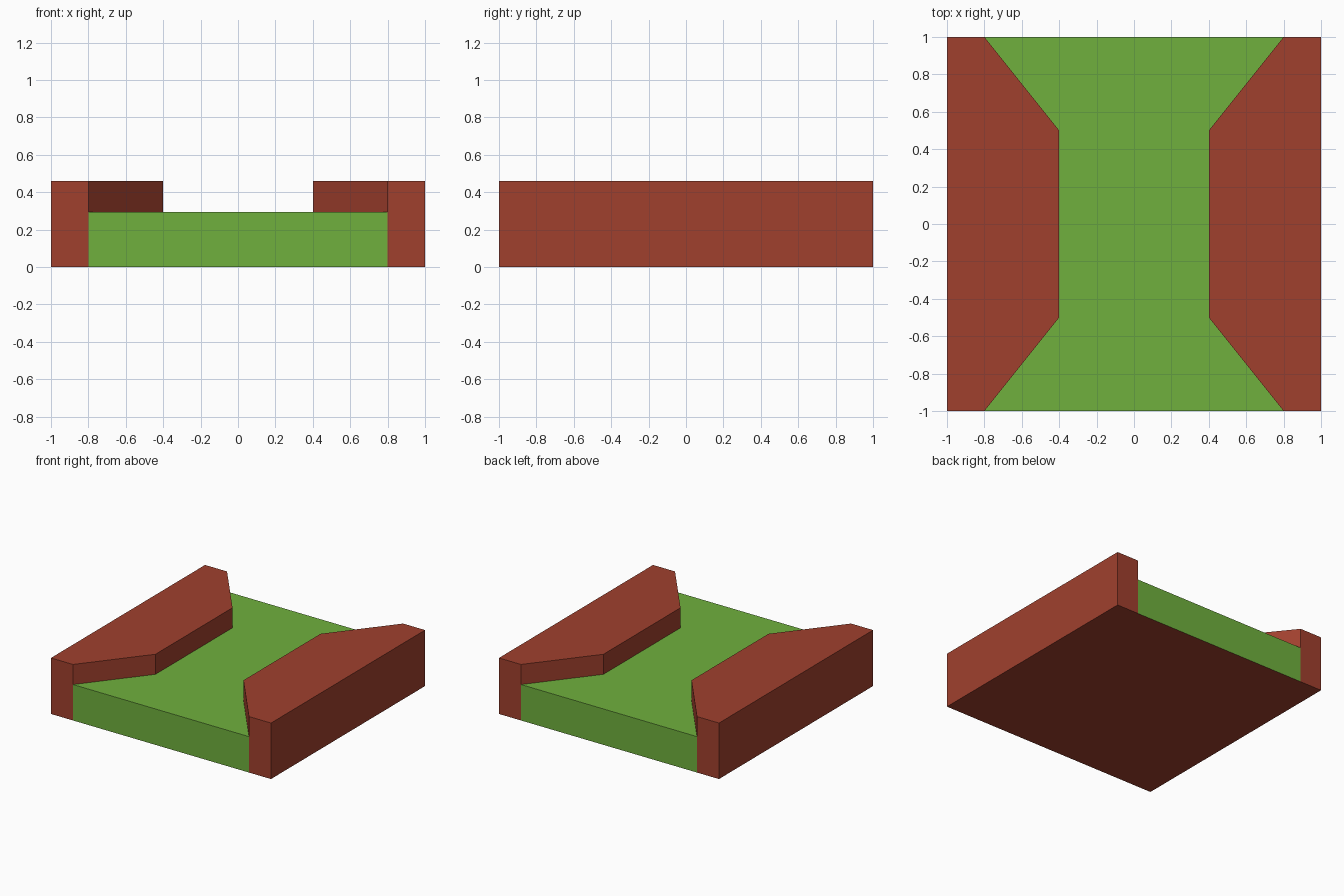
import bpy, bmesh

if "Cube" in bpy.data.objects:
    bpy.data.objects.remove(bpy.data.objects["Cube"])

WALL_H, FLOOR_H = 0.46, 0.295


def material(name, rgb):
    m = bpy.data.materials.new(name)
    m.diffuse_color = (*rgb, 1)
    m.use_nodes = True
    m.node_tree.nodes["Principled BSDF"].inputs["Base Color"].default_value = m.diffuse_color
    return m


brick = material("brick_red", (0.352, 0.051, 0.027))
grass = material("grass_green", (0.162, 0.434, 0.048))


def prism(name, outline, height, mats):
    """Extrude a counter-clockwise outline up from the ground; the last material covers the underside."""
    bm = bmesh.new()
    base = bm.faces.new([bm.verts.new((x, y, 0)) for x, y in outline])
    top = bmesh.ops.extrude_face_region(bm, geom=[base], use_keep_orig=True)
    verts = [v for v in top["geom"] if isinstance(v, bmesh.types.BMVert)]
    bmesh.ops.translate(bm, verts=verts, vec=(0, 0, height))
    bmesh.ops.recalc_face_normals(bm, faces=bm.faces)
    for f in bm.faces:
        f.material_index = len(mats) - 1 if f.normal.z < -0.5 else 0
    me = bpy.data.meshes.new(name)
    bm.to_mesh(me)
    bm.free()
    for m in mats:
        me.materials.append(m)
    ob = bpy.data.objects.new(name, me)
    bpy.context.collection.objects.link(ob)
    return ob


# inner edge of the right wall, front to back
edge = [(0.8, -1), (0.4, -0.5), (0.4, 0.5), (0.8, 1)]

# raised side walls with a bulge narrowing the lane
for name, s in (("right_wall", 1), ("left_wall", -1)):
    outline = [(s * x, y) for x, y in edge + [(1, 1), (1, -1)]]
    prism(name, outline, WALL_H, [brick])

# green lane filling the gap, red underneath
lane = edge + [(-x, y) for x, y in reversed(edge)]
prism("lane_floor", lane, FLOOR_H, [grass, brick])
